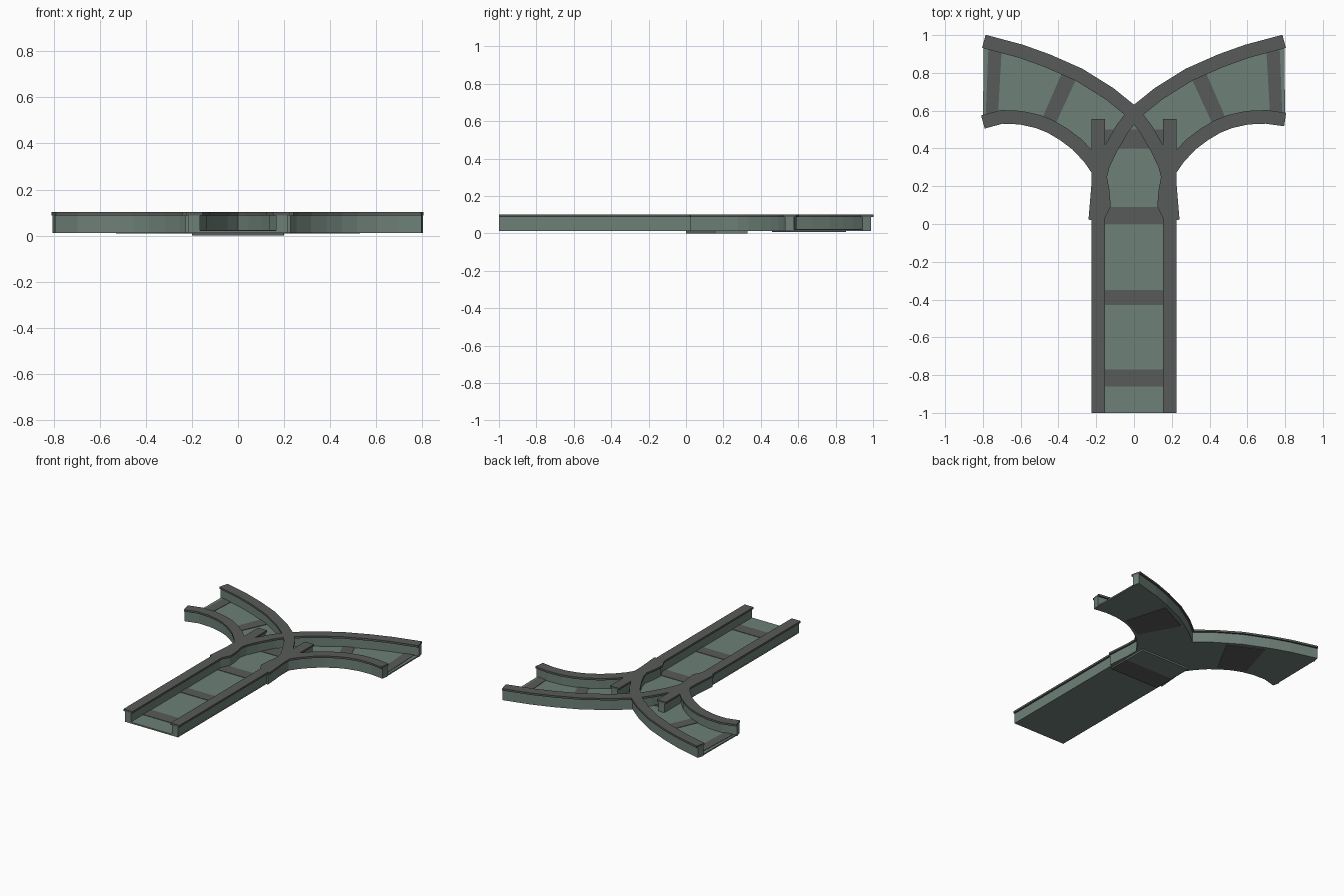
import bpy
import bmesh
from mathutils import Vector

if "Cube" in bpy.data.objects:
    bpy.data.objects.remove(bpy.data.objects["Cube"], do_unlink=True)


def make_material(name, colour):
    mat = bpy.data.materials.new(name)
    mat.use_nodes = True
    mat.diffuse_color = colour
    mat.node_tree.nodes["Principled BSDF"].inputs["Base Color"].default_value = colour
    return mat


TEAL = make_material("grey green panel", (0.155, 0.215, 0.185, 1))
DARK = make_material("dark grey trim", (0.098, 0.105, 0.1, 1))

FLOOR_LOW, FLOOR_TOP = 0.012, 0.022
CAP_LOW, CAP_TOP = 0.088, 0.102


def finish(name, bm, mat):
    bmesh.ops.recalc_face_normals(bm, faces=bm.faces)
    mesh = bpy.data.meshes.new(name)
    bm.to_mesh(mesh)
    bm.free()
    mesh.materials.append(mat)
    obj = bpy.data.objects.new(name, mesh)
    bpy.context.collection.objects.link(obj)
    return obj


def plate(name, outline, low, top, mat):
    """Flat slab from an outline in plan."""
    bm = bmesh.new()
    face = bm.faces.new([bm.verts.new((x, y, low)) for x, y in outline])
    grown = bmesh.ops.extrude_face_region(bm, geom=[face])["geom"]
    verts = [v for v in grown if isinstance(v, bmesh.types.BMVert)]
    bmesh.ops.translate(bm, verts=verts, vec=(0, 0, top - low))
    return finish(name, bm, mat)


def box_plate(name, half, y0, y1, low, top, mat):
    return plate(name, [(-half, y0), (half, y0), (half, y1), (-half, y1)], low, top, mat)


def sweep(name, path, width, low, top, mat):
    """Rectangular bar with mitred corners along a plan path."""
    pts = [Vector(p) for p in path]
    bm = bmesh.new()
    rings = []
    for i, p in enumerate(pts):
        before = (p - pts[i - 1]).normalized() if i else (pts[1] - p).normalized()
        after = (pts[i + 1] - p).normalized() if i < len(pts) - 1 else before
        along = (before + after).normalized()
        side = Vector((-along.y, along.x)) * width / 2 / along.dot(before)
        a, b = p + side, p - side
        rings.append([bm.verts.new((q.x, q.y, z))
                      for q, z in ((a, low), (b, low), (b, top), (a, top))])
    for r, s in zip(rings, rings[1:]):
        for k in range(4):
            bm.faces.new((r[k], r[(k + 1) % 4], s[(k + 1) % 4], s[k]))
    bm.faces.new(rings[0])
    bm.faces.new(rings[-1])
    return finish(name, bm, mat)


def rail(name, path):
    sweep(name + "_wall", path, 0.048, FLOOR_LOW, CAP_LOW, TEAL)
    sweep(name + "_cap", path, 0.072, CAP_LOW, CAP_TOP, DARK)


# Straight channel: floor, cross bands and rails
box_plate("straight_floor", 0.215, -1, 0.555, FLOOR_LOW, FLOOR_TOP, TEAL)
for i, (y0, y1) in enumerate([(-0.86, -0.77), (-0.43, -0.35), (0, 0.09), (0.4, 0.5)]):
    box_plate(f"straight_band_{i + 1}", 0.17, y0, y1, FLOOR_TOP, FLOOR_TOP + 0.003, DARK)

# Joint plates underneath
box_plate("joint_plate", 0.2, 0.16, 0.33, 0, FLOOR_LOW, TEAL)
box_plate("joint_band", 0.2, 0, 0.16, 0, FLOOR_LOW, DARK)

# Curved branches, mirrored left and right
OUTER = [(-0.2, 0.02), (-0.16, 0.1), (-0.165, 0.17), (-0.18, 0.25), (-0.165, 0.31),
         (-0.125, 0.395), (-0.065, 0.5), (0, 0.585), (0.13, 0.69), (0.29, 0.79),
         (0.46, 0.865), (0.6, 0.915), (0.795, 0.967)]
INNER = [(0.205, 0.02), (0.19, 0.2), (0.19, 0.285), (0.235, 0.35), (0.3, 0.42),
         (0.37, 0.473), (0.44, 0.515), (0.51, 0.543), (0.6, 0.563), (0.7, 0.567)]
MID_BAND = [(0.3, 0.78), (0.375, 0.815), (0.49, 0.55), (0.42, 0.52)]
END_BAND = [(0.7, 0.93), (0.77, 0.95), (0.785, 0.575), (0.72, 0.58)]
UNDER_BAND = [(0.2, 0.735), (0.44, 0.855), (0.53, 0.55), (0.35, 0.46)]

for label, sign, end_y in (("left", 1, 0.553), ("right", -1, 0.54)):
    def flip(points):
        return [(sign * x, y) for x, y in points]

    inner = INNER + [(0.8, end_y)]
    rail(f"{label}_straight_rail", flip([(0.19, -1), (0.19, 0.555)]))
    rail(f"{label}_outer_rail", flip(OUTER))
    rail(f"{label}_inner_rail", flip(inner))
    plate(f"{label}_branch_floor", flip(OUTER + inner[::-1]), FLOOR_LOW, FLOOR_TOP, TEAL)
    plate(f"{label}_mid_band", flip(MID_BAND), FLOOR_TOP, FLOOR_TOP + 0.003, DARK)
    plate(f"{label}_end_band", flip(END_BAND), FLOOR_TOP, FLOOR_TOP + 0.003, DARK)
    plate(f"{label}_under_band", flip(UNDER_BAND), FLOOR_LOW - 0.003, FLOOR_LOW, DARK)
